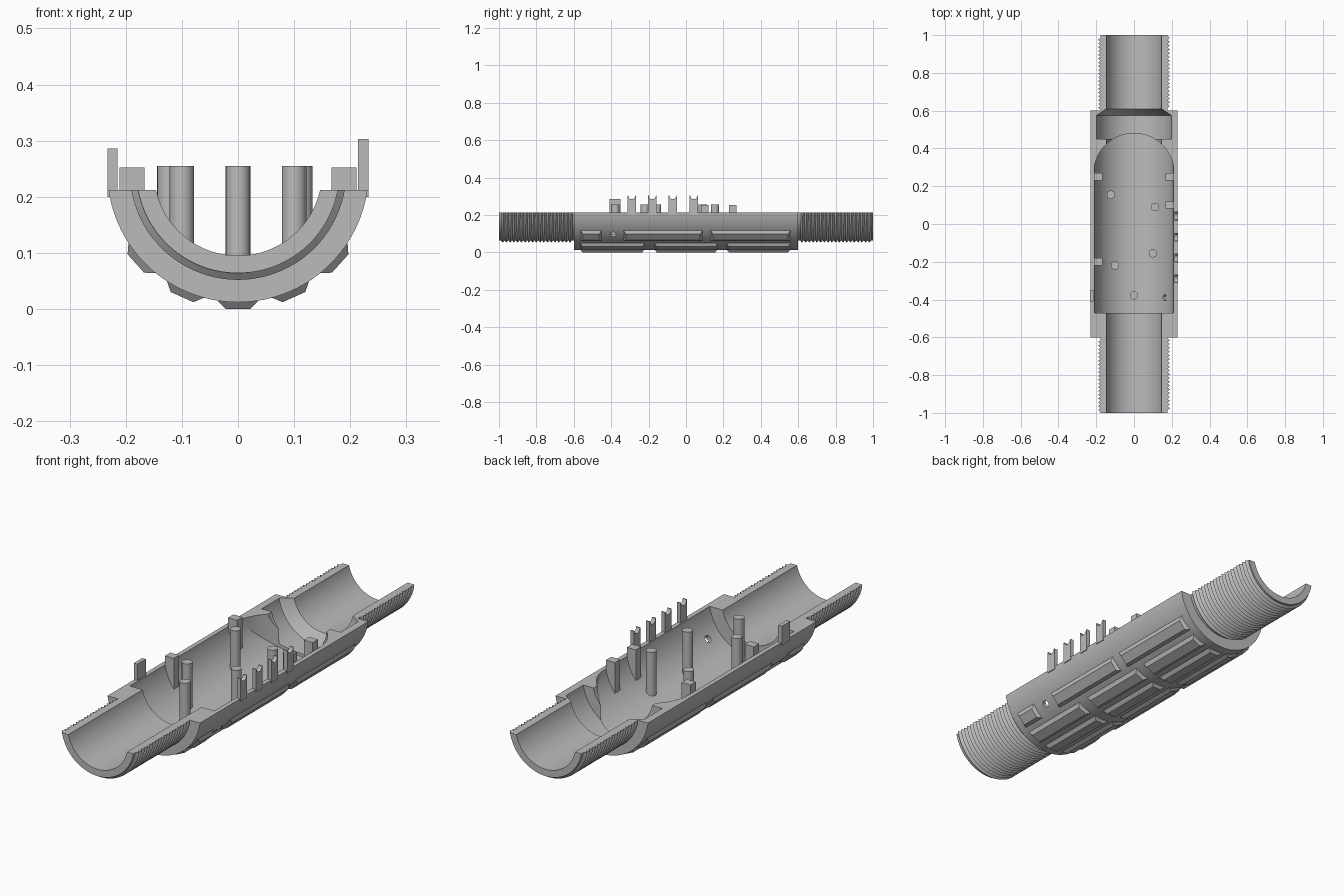
import bpy, bmesh, math
from mathutils import Matrix, Vector

if "Cube" in bpy.data.objects:
    bpy.data.objects.remove(bpy.data.objects["Cube"])

AXIS, SPLIT = 0.245, 0.212          # height of the tube axis and of the split plane
BODY, BORE, CAVITY, ROOT, TIP = 0.233, 0.15, 0.213, 0.181, 0.193
PITCH = 0.02

grey = bpy.data.materials.new("plain_grey")
grey.use_nodes = True
grey.diffuse_color = (0.5, 0.5, 0.5, 1)
grey.node_tree.nodes["Principled BSDF"].inputs["Base Color"].default_value = (0.5, 0.5, 0.5, 1)


def make(name, verts, faces, smooth=True):
    mesh = bpy.data.meshes.new(name)
    mesh.from_pydata(verts, [], faces)
    bm = bmesh.new()
    bm.from_mesh(mesh)
    bmesh.ops.recalc_face_normals(bm, faces=bm.faces)
    bm.to_mesh(mesh)
    bm.free()
    mesh.materials.append(grey)
    ob = bpy.data.objects.new(name, mesh)
    bpy.context.collection.objects.link(ob)
    if smooth:
        shade(ob)
    return ob


def activate(ob):
    bpy.ops.object.select_all(action='DESELECT')
    ob.select_set(True)
    bpy.context.view_layer.objects.active = ob


def shade(ob):
    activate(ob)
    bpy.ops.object.shade_smooth_by_angle(angle=math.radians(30))


def loft(name, rings, smooth=True):
    """Skin closed rings of equal length and cap both ends."""
    n = len(rings[0])
    verts = [v for ring in rings for v in ring]
    faces = [(i * n + j, i * n + (j + 1) % n, (i + 1) * n + (j + 1) % n, (i + 1) * n + j)
             for i in range(len(rings) - 1) for j in range(n)]
    faces += [tuple(range(n)), tuple(range(len(verts) - n, len(verts)))]
    return make(name, verts, faces, smooth)


def extrude(name, profile, axis, lo, hi, smooth=False):
    """Extrude a 2D profile along x or y."""
    place = (lambda p, d: (d, p[0], p[1])) if axis == 'x' else (lambda p, d: (p[0], d, p[1]))
    return loft(name, [[place(p, d) for p in profile] for d in (lo, hi)], smooth)


def cylinder(name, radius, depth, matrix, segments=24):
    ring = [(radius * math.cos(2 * math.pi * i / segments),
             radius * math.sin(2 * math.pi * i / segments)) for i in range(segments)]
    return loft(name, [[matrix @ Vector((x, y, z)) for x, y in ring] for z in (0, depth)])


def cut(ob, cutter):
    cutter.hide_render = True
    mod = ob.modifiers.new("cut", 'BOOLEAN')
    mod.operation, mod.solver, mod.object = 'DIFFERENCE', 'EXACT', cutter
    activate(ob)
    bpy.ops.object.modifier_apply(modifier=mod.name)
    bpy.data.objects.remove(cutter)


def wall_z(x, r=CAVITY):
    return AXIS - math.sqrt(max(r * r - x * x, 0))


# Half tube: a profile of (radius, y, is thread) swept around the axis
def thread(start):
    points = []
    for k in range(19):
        y = start + 0.01 + k * PITCH
        points += [(ROOT, y, True), (TIP, y + PITCH / 2, True)]
    return points + [(ROOT, start + 0.39, True)]


profile = [(BORE, -1, False), (ROOT, -1, False)] + thread(-1)
profile += [(ROOT, -0.6, False), (BODY, -0.6, False), (BODY, 0.6, False), (ROOT, 0.6, False)]
profile += thread(0.6)
profile += [(r, y, False) for r, y in ((ROOT, 1), (BORE, 1), (BORE, 0.61), (0.2, 0.575),
                                       (0.2, 0.45), (BORE, 0.45))]
STEPS = 56
rings = []
for i in range(STEPS + 1):
    t = 2 * i / STEPS - 1
    ring = []
    for r, y, helical in profile:
        a = t * math.acos((AXIS - SPLIT) / r)
        shift = PITCH * a / (2 * math.pi) if helical else 0
        ring.append((r * math.sin(a), y + shift, AXIS - r * math.cos(a)))
    rings.append(ring)
body = loft("half_tube_body", rings, smooth=False)

# Main cavity with a round end in plan
stations = [(-0.47, 0.2125)]
for i in range(20):
    a = math.pi / 2 * i / 20
    stations.append((0.27 + 0.21 * math.sin(a), 0.2125 * math.cos(a)))
stations.append((0.48, 0.002))
rings = []
for y, w in stations:
    xs = [w * math.sin(math.pi / 2 * (j / 20 - 1)) for j in range(41)]
    rings.append([(x, y, wall_z(x)) for x in xs] + [(w, y, 0.4), (-w, y, 0.4)])
cut(body, loft("cavity_cutter", rings, smooth=False))

# Small radial hole through the left wall
tilt = Matrix.Translation((0, -0.39, AXIS)) @ Matrix.Rotation(math.radians(130), 4, 'Y')
cut(body, cylinder("hole_cutter", 0.016, 0.3, tilt))
shade(body)

# Grip pads around the outside
long_row = [(-0.567, -0.22), (-0.17, 0.17), (0.215, 0.56)]
side_row = [(-0.565, -0.45), (-0.335, 0.09), (0.13, 0.56)]
for angle, row in ((0, long_row), (24, long_row), (-24, long_row), (48, side_row), (-48, side_row)):
    turn = Matrix.Translation((0, 0, AXIS)) @ Matrix.Rotation(math.radians(-angle), 4, 'Y')
    for lo, hi in row:
        levels = []
        for r, half, inset in ((0.222, 0.044, -0.006), (0.245, 0.022, 0.014)):
            corners = ((-half, lo + inset), (half, lo + inset), (half, hi - inset), (-half, hi - inset))
            levels.append([turn @ Vector((x, y, -r)) for x, y in corners])
        loft("grip_pad", levels, smooth=False)

# Round posts standing in the cavity
for x, y in ((-0.122, 0.155), (0.111, 0.09), (0.1, -0.155), (-0.1, -0.22), (0, -0.378)):
    base = wall_z(x) - 0.006
    cylinder("round_post", 0.022, 0.255 - base, Matrix.Translation((x, y, base)))

# Support blocks against the inner wall
for side, y in ((-1, 0.25), (-1, -0.2), (1, 0.25), (1, 0.1)):
    outline = [(0.167, 0.252), (0.211, 0.252), (0.211, 0.18), (0.19, 0.135), (0.167, 0.105)]
    extrude("support_block", [(side * x, z) for x, z in outline], 'y', y - 0.019, y + 0.019)

# Notched clips on the left rim
for y in (-0.29, -0.18, -0.07, 0.042):
    outline = [(y - 0.023, 0.2), (y + 0.023, 0.2), (y + 0.023, 0.303)]
    outline += [(y + 0.019 * math.cos(a), 0.303 - 0.019 * math.sin(a))
                for a in (math.pi * i / 12 for i in range(13))]
    outline.append((y - 0.023, 0.303))
    extrude("notched_clip", outline, 'x', 0.214, 0.2325, smooth=True)

# Plain tab on the right rim
extrude("rim_tab", [(-0.41, 0.2), (-0.35, 0.2), (-0.35, 0.286), (-0.41, 0.286)], 'x', -0.233, -0.215)
